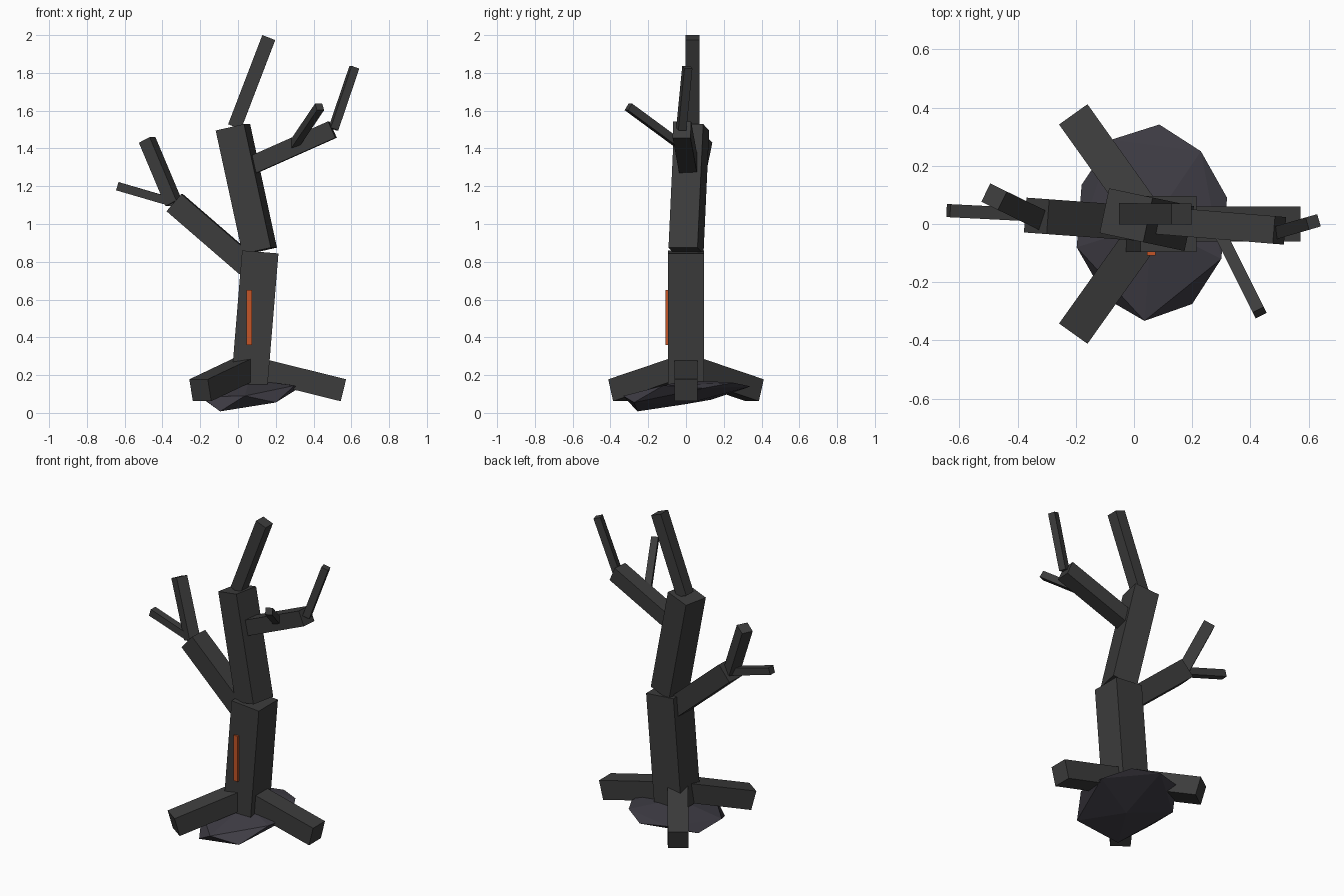
import bpy, bmesh
from math import radians, cos, sin
from mathutils import Vector, Matrix

if "Cube" in bpy.data.objects:
    bpy.data.objects.remove(bpy.data.objects["Cube"])


def material(name, color):
    m = bpy.data.materials.new(name)
    m.diffuse_color = (*color, 1)
    m.use_nodes = True
    m.node_tree.nodes["Principled BSDF"].inputs["Base Color"].default_value = m.diffuse_color
    return m


BARK = material("bark", (0.045, 0.045, 0.045))
STONE = material("stone", (0.05, 0.047, 0.06))
EMBER = material("ember", (0.55, 0.09, 0.02))


def finish(name, bm, mat):
    bmesh.ops.recalc_face_normals(bm, faces=bm.faces)
    me = bpy.data.meshes.new(name)
    bm.to_mesh(me)
    bm.free()
    me.materials.append(mat)
    ob = bpy.data.objects.new(name, me)
    bpy.context.collection.objects.link(ob)
    return ob


def beam(name, start, end, width, mat=BARK):
    """Square bar from start to end, one pair of sides kept horizontal."""
    a, b = Vector(start), Vector(end)
    d = (b - a).normalized()
    side = Vector((0, 0, 1)).cross(d)
    side = side.normalized() if side.length > 1e-4 else Vector((0, 1, 0))
    up = d.cross(side)
    rot = Matrix((up, side, d)).transposed().to_4x4()
    scale = Matrix.Diagonal((width, width, (b - a).length, 1))
    bm = bmesh.new()
    bmesh.ops.create_cube(bm, size=1, matrix=Matrix.Translation((a + b) / 2) @ rot @ scale)
    return finish(name, bm, mat)


# Bent trunk in two sections and its crown
beam("lower_trunk", (0.06, 0, 0.15), (0.118, 0, 0.852), 0.193)
beam("upper_trunk", (0.115, 0, 0.858), (-0.027, 0.03, 1.512), 0.157)
beam("top_branch", (-0.018, 0.035, 1.515), (0.163, 0.034, 1.987), 0.073)

# Left branch with two twigs
beam("left_branch", (0.05, 0, 0.78), (-0.335, 0.028, 1.113), 0.12)
beam("left_upper_twig", (-0.34, 0.025, 1.11), (-0.481, 0.094, 1.445), 0.07)
beam("left_outer_twig", (-0.32, 0.03, 1.107), (-0.638, 0.046, 1.2), 0.045)

# Right branch with two twigs
beam("right_branch", (0.05, 0.015, 1.30), (0.5, -0.022, 1.5), 0.095)
beam("right_upper_twig", (0.505, -0.025, 1.503), (0.616, 0.007, 1.83), 0.044)
beam("right_front_twig", (0.285, -0.01, 1.403), (0.432, -0.305, 1.62), 0.042)

# Three spreading roots
for i, (deg, reach) in enumerate(((0, 0.498), (125.5, 0.447), (-125.5, 0.447))):
    t = radians(deg)
    beam(f"root_{i + 1}", (0.06, 0, 0.243),
         (0.06 + reach * cos(t), reach * sin(t), 0.12), 0.12)

# Glowing crack on the front of the trunk
bm = bmesh.new()
bmesh.ops.create_cube(bm, size=1, matrix=Matrix.Translation((0.059, -0.102, 0.505))
                      @ Matrix.Diagonal((0.03, 0.014, 0.29, 1)))
finish("glowing_crack", bm, EMBER)

# Tilted flat boulder: ten-point zigzag rim with a top and a bottom point
rim = [(0.087, 0.342, 0.14), (0.23, 0.25, 0.16), (0.32, 0.09, 0.13), (0.30, -0.12, 0.145),
       (0.20, -0.275, 0.055), (0.036, -0.333, 0.09), (-0.095, -0.257, 0.008),
       (-0.197, -0.08, 0.085), (-0.18, 0.135, 0.07), (-0.077, 0.29, 0.145)]
bm = bmesh.new()
v = [bm.verts.new(p) for p in rim]
top = bm.verts.new((0.06, 0.0, 0.175))
bottom = bm.verts.new((0.05, -0.01, 0.045))
for i in range(0, 10, 2):
    low, high, low2, high2 = (v[(i + k) % 10] for k in range(4))
    bm.faces.new((low, high, low2))
    bm.faces.new((high, high2, low2))
    bm.faces.new((top, high2, high))
    bm.faces.new((bottom, low, low2))
finish("boulder", bm, STONE)
